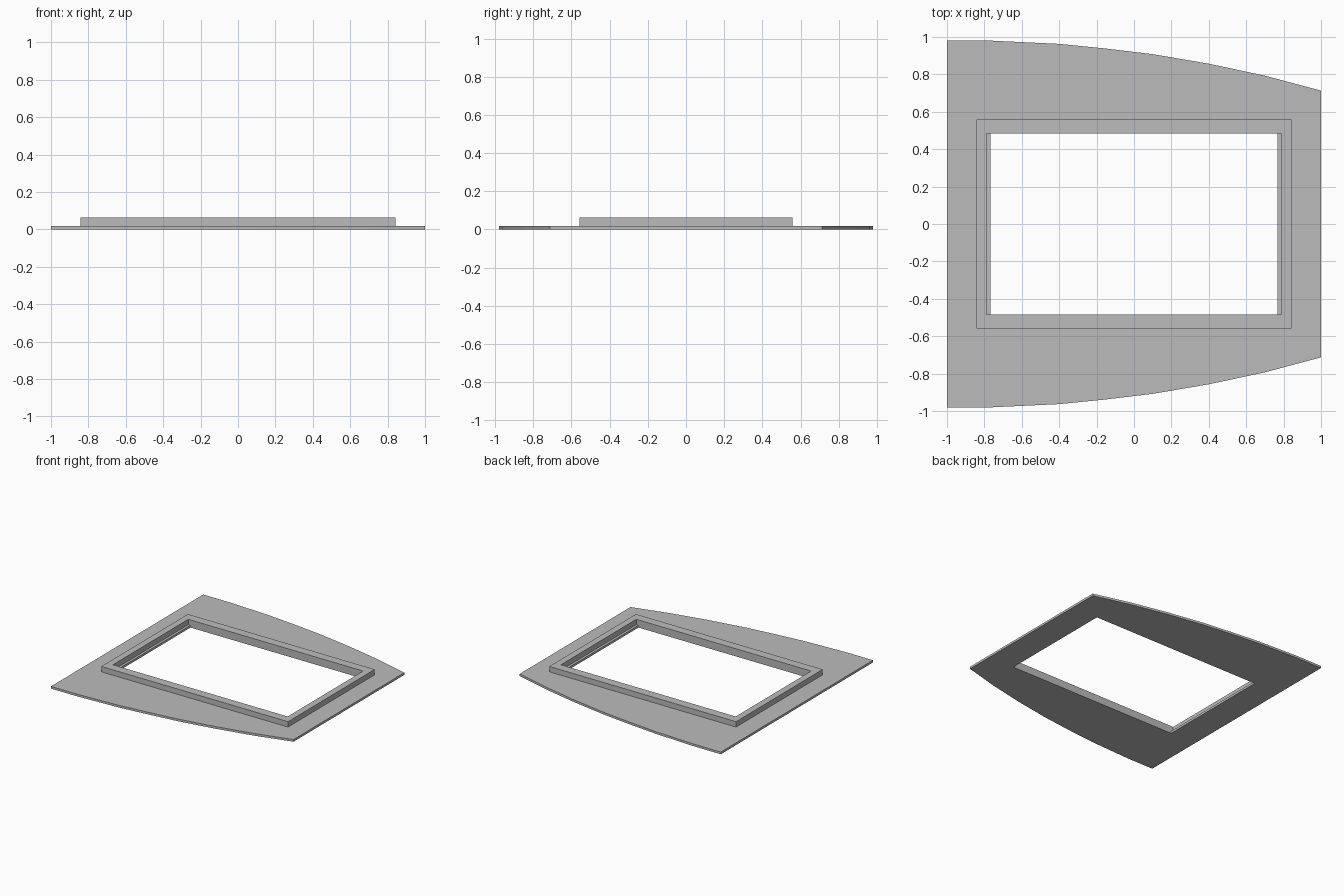
import bpy
import bmesh

cube = bpy.data.objects.get("Cube")
if cube:
    bpy.data.objects.remove(cube, do_unlink=True)

grey = bpy.data.materials.new("plain grey")
grey.use_nodes = True
colour = (0.5, 0.5, 0.5, 1)
grey.diffuse_color = colour
grey.node_tree.nodes["Principled BSDF"].inputs["Base Color"].default_value = colour


def rectangle(x, y):
    return [(-x, -y), (x, -y), (x, y), (-x, y)]


def holed_slab(name, outer, inner, bottom, top):
    """Extrude an outline with a hole between two heights."""
    bm = bmesh.new()
    edges = []
    for loop in (outer, inner):
        verts = [bm.verts.new((x, y, bottom)) for x, y in loop]
        edges += [bm.edges.new((v, verts[i - 1])) for i, v in enumerate(verts)]
    bmesh.ops.triangle_fill(bm, edges=edges, use_beauty=True)
    extruded = bmesh.ops.extrude_face_region(bm, geom=bm.faces[:], use_keep_orig=True)
    moved = [g for g in extruded["geom"] if isinstance(g, bmesh.types.BMVert)]
    bmesh.ops.translate(bm, verts=moved, vec=(0, 0, top - bottom))
    bmesh.ops.recalc_face_normals(bm, faces=bm.faces[:])
    mesh = bpy.data.meshes.new(name)
    bm.to_mesh(mesh)
    bm.free()
    mesh.materials.append(grey)
    obj = bpy.data.objects.new(name, mesh)
    bpy.context.collection.objects.link(obj)
    return obj


# Base plate: straight ends, curved tapering sides mirrored across y
side = [(-1, 0.98), (-0.76, 0.98), (-0.4, 0.963), (-0.15, 0.938), (0.1, 0.908),
        (0.4, 0.857), (0.7, 0.793), (1, 0.713)]
outline = [(x, -y) for x, y in side] + side[::-1]
holed_slab("base_plate", outline, rectangle(0.768, 0.485), 0, 0.018)

# Raised rim around the opening, set back from its short ends
holed_slab("raised_rim", rectangle(0.842, 0.558), rectangle(0.788, 0.485), 0.018, 0.062)
